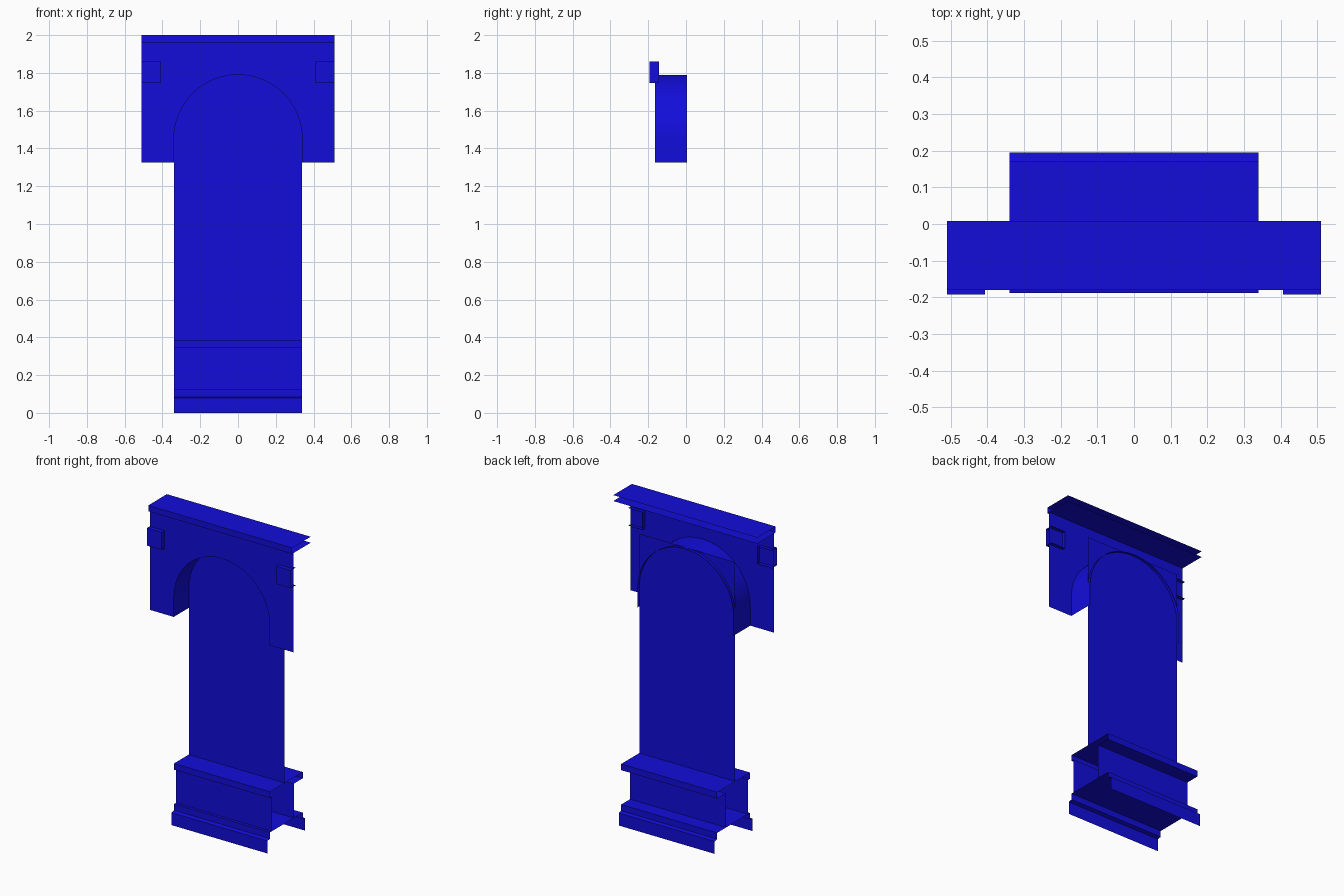
import bpy, bmesh
from math import pi, sin, cos

if "Cube" in bpy.data.objects:
    bpy.data.objects.remove(bpy.data.objects["Cube"])

blue = bpy.data.materials.new("blue_paint")
blue.diffuse_color = (0.006, 0.004, 0.7, 1)
blue.use_nodes = True
blue.node_tree.nodes["Principled BSDF"].inputs["Base Color"].default_value = blue.diffuse_color


def make(name, verts, faces):
    mesh = bpy.data.meshes.new(name)
    mesh.from_pydata(verts, [], faces)
    mesh.materials.append(blue)
    ob = bpy.data.objects.new(name, mesh)
    bpy.context.collection.objects.link(ob)
    return ob


def sweep_x(name, profile, x0, x1):
    """Open (y, z) profile swept along x, ends left open."""
    n = len(profile)
    verts = [(x, y, z) for x in (x0, x1) for y, z in profile]
    return make(name, verts, [(i, i + n, i + n + 1, i + 1) for i in range(n - 1)])


HALF, R = 0.51, 0.34           # half widths of the wall and the opening
WALL_Y, REVEAL_Y = -0.165, 0.005
SPRING, FOOT, HEAD = 1.45, 1.325, 1.962

# Arch outline, left foot to right foot
SEG = 32
arch = [(-R, FOOT)]
arch += [(-R * cos(pi * i / SEG), SPRING + R * sin(pi * i / SEG)) for i in range(SEG + 1)]
arch += [(R, FOOT)]

# Front wall with arched opening
outline = arch + [(HALF, FOOT), (HALF, HEAD), (-HALF, HEAD), (-HALF, FOOT)]
make("arch_wall", [(x, WALL_Y, z) for x, z in outline], [tuple(range(len(outline)))])

# Arch soffit
n = len(arch)
soffit = make("arch_soffit",
              [(x, y, z) for y in (WALL_Y, REVEAL_Y) for x, z in arch],
              [(i, i + 1, i + 1 + n, i + n) for i in range(n - 1)])
bpy.context.view_layer.objects.active = soffit
soffit.select_set(True)
bpy.ops.object.shade_smooth_by_angle()

# Cornice: top, front and underside
sweep_x("cornice", [(0.008, HEAD), (-0.18, HEAD), (-0.18, 2.0), (0.008, 2.0)], -HALF, HALF)

# Recessed panel filling the opening
sweep_x("recessed_panel", [(-0.013, 0.385), (-0.013, 1.79)], -R, R)

# Pedestal: plinth, step, dado and cap as one moulded profile
sweep_x("pedestal", [
    (-0.188, 0), (-0.188, 0.08), (-0.162, 0.085), (-0.162, 0.125), (-0.143, 0.125),
    (-0.143, 0.345), (-0.162, 0.345), (-0.162, 0.385), (0.17, 0.385), (0.17, 0.345),
    (0.08, 0.345), (0.08, 0.125), (0.17, 0.125), (0.17, 0.085), (0.195, 0.08), (0.195, 0),
], -R, R)
sweep_x("pedestal_step_floor", [(-0.143, 0.125), (0.08, 0.125)], -R, R)

# Small impost blocks at the wall ends, outer ends and backs open
B0, B1, BZ0, BZ1 = -0.193, -0.143, 1.747, 1.86
for side, label in ((-1, "left"), (1, "right")):
    xi, xo = side * 0.407, side * HALF
    verts = [(x, y, z) for x in (xi, xo) for y, z in ((B1, BZ0), (B0, BZ0), (B0, BZ1), (B1, BZ1))]
    make("block_" + label, verts, [(0, 1, 2, 3), (0, 4, 5, 1), (1, 5, 6, 2), (2, 6, 7, 3)])

# Consistent normals
for ob in bpy.context.collection.objects:
    bm = bmesh.new()
    bm.from_mesh(ob.data)
    bmesh.ops.recalc_face_normals(bm, faces=bm.faces)
    bm.to_mesh(ob.data)
    bm.free()
